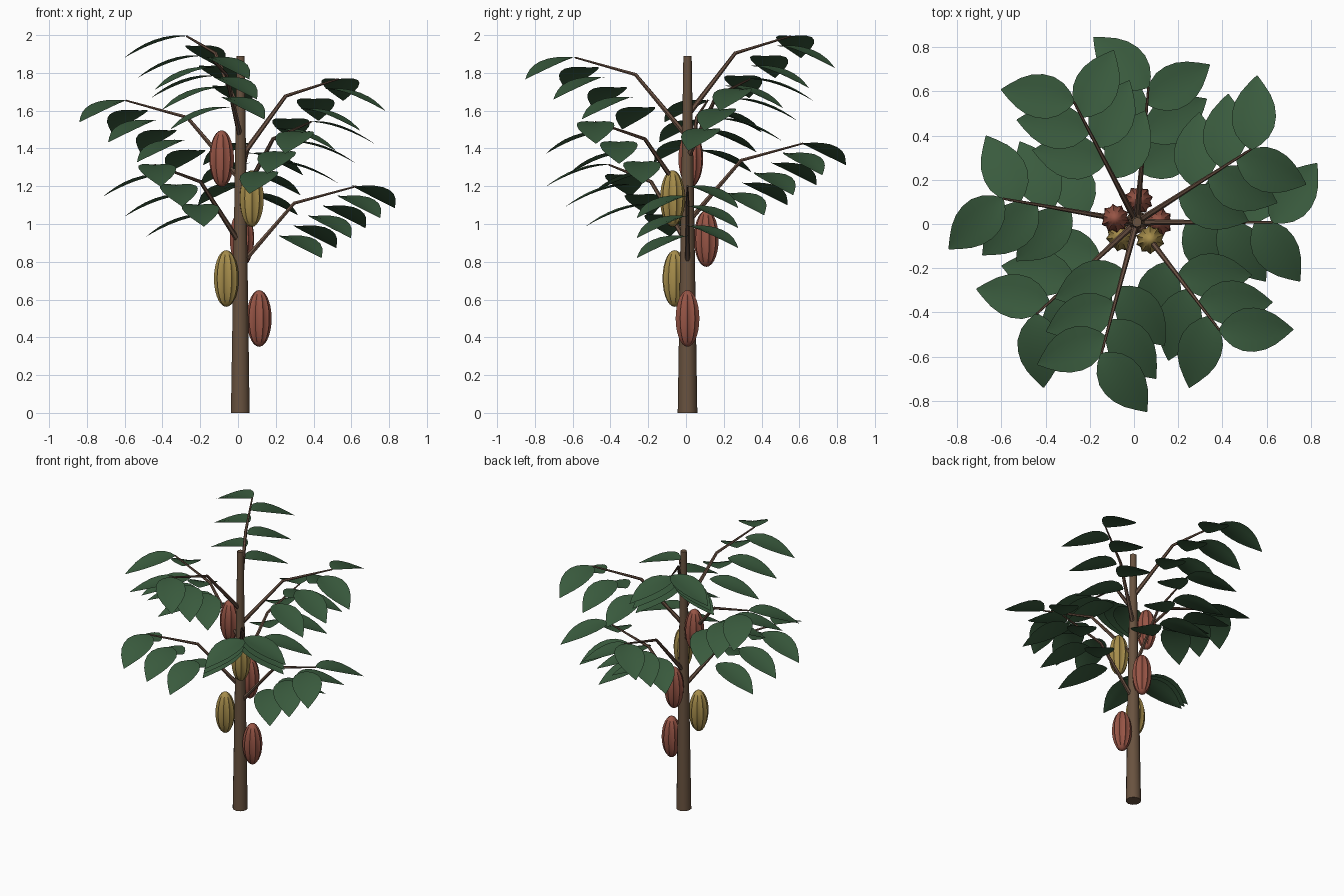
import bpy
import bmesh
import math
from mathutils import Vector, Matrix

cube = bpy.data.objects.get("Cube")
if cube:
    bpy.data.objects.remove(cube, do_unlink=True)


def material(name, r, g, b):
    m = bpy.data.materials.new(name)
    m.use_nodes = True
    m.diffuse_color = (r, g, b, 1)
    bsdf = next(n for n in m.node_tree.nodes if n.type == 'BSDF_PRINCIPLED')
    bsdf.inputs["Base Color"].default_value = (r, g, b, 1)
    bsdf.inputs["Roughness"].default_value = 0.8
    return m


BARK = material("bark brown", 0.14, 0.085, 0.05)
TWIG = material("twig brown", 0.14, 0.08, 0.053)
LEAF = material("leaf green", 0.042, 0.105, 0.048)
RED = material("red pod", 0.31, 0.09, 0.06)
YELLOW = material("yellow pod", 0.38, 0.265, 0.07)

CENTRE = Vector((0.012, 0.008, 0))
TURN = math.radians(222.5)   # spiral step between branches and pods


def smooth(obj, angle):
    bpy.ops.object.select_all(action='DESELECT')
    obj.select_set(True)
    bpy.context.view_layer.objects.active = obj
    bpy.ops.object.shade_smooth_by_angle(angle=math.radians(angle))


def add_mesh(name, bm, mat, angle):
    mesh = bpy.data.meshes.new(name)
    bm.to_mesh(mesh)
    bm.free()
    mesh.materials.append(mat)
    obj = bpy.data.objects.new(name, mesh)
    bpy.context.collection.objects.link(obj)
    smooth(obj, angle)
    return obj


def tube(name, points, radii, mat, sides):
    """Tapered closed tube through the points."""
    bm = bmesh.new()
    rings = []
    for k, p in enumerate(points):
        along = points[min(k + 1, len(points) - 1)] - points[max(k - 1, 0)]
        rot = along.to_track_quat('Z', 'Y')
        ring = []
        for s in range(sides):
            a = 2 * math.pi * s / sides
            ring.append(bm.verts.new(p + rot @ Vector((radii[k] * math.cos(a), radii[k] * math.sin(a), 0))))
        rings.append(ring)
    for low, high in zip(rings, rings[1:]):
        for s in range(sides):
            t = (s + 1) % sides
            bm.faces.new((low[s], low[t], high[t], high[s]))
    bm.faces.new(rings[0][::-1])
    bm.faces.new(rings[-1])
    return add_mesh(name, bm, mat, 50)


# Trunk
tube("trunk", [CENTRE, CENTRE + Vector((0.002, 0, 1.89))], [0.052, 0.022], BARK, 10)

# Leaf outline: (position along leaf, half width)
OUTLINE = [(0, 0.008), (0.07, 0.042), (0.18, 0.075), (0.32, 0.096), (0.47, 0.1),
           (0.62, 0.09), (0.76, 0.067), (0.89, 0.034), (1, 0.002)]
LEAF_LENGTH = 0.335


def add_leaf(bm, base, heading):
    """Drooping blade, folded slightly upward along the midrib."""
    place = Matrix.Translation(base) @ Matrix.Rotation(heading, 4, 'Z')
    rows = []
    for s, half in OUTLINE:
        drop = -0.115 * s ** 1.7
        row = []
        for side in (-1, -0.5, 0, 0.5, 1):
            lift = 0.012 * abs(side) * half / 0.1
            row.append(bm.verts.new(place @ Vector((LEAF_LENGTH * s, side * half, drop + lift))))
        rows.append(row)
    for a, b in zip(rows, rows[1:]):
        for k in range(4):
            bm.faces.new((a[k], b[k], b[k + 1], a[k + 1]))


# Branches with alternating leaves
for i in range(8):
    heading = TURN * i
    out = Vector((math.cos(heading), math.sin(heading), 0))
    start = CENTRE + Vector((0, 0, 0.78 + 0.1135 * i))
    elbow = start + out * 0.285 + Vector((0, 0, 0.33))
    end = start + out * 0.615 + Vector((0, 0, 0.42))
    tube(f"branch_{i + 1}", [start, elbow, end], [0.015, 0.01, 0.005], TWIG, 6)

    bm = bmesh.new()
    for j in range(6):
        side = 1 if j % 2 == 0 else -1
        add_leaf(bm, start.lerp(end, 1 - 0.126 * j), heading + side * math.radians(53))
    add_mesh(f"branch_leaves_{i + 1}", bm, LEAF, 40)

# Ribbed pods around the trunk
RIBS, RINGS = 10, 14
for i in range(5):
    heading = TURN * i
    bm = bmesh.new()
    bmesh.ops.create_uvsphere(bm, u_segments=RIBS * 2, v_segments=RINGS, radius=1)
    for v in bm.verts:
        a = math.atan2(v.co.y, v.co.x)
        rib = 0.06 + 0.006 * math.cos(RIBS * a)
        v.co = Vector((v.co.x * rib, v.co.y * rib, v.co.z * 0.15))
    pod = add_mesh(f"pod_{i + 1}", bm, YELLOW if i % 2 else RED, 60)
    pod.location = CENTRE + Vector((0.1 * math.cos(heading), 0.1 * math.sin(heading), 0.5 + 0.2115 * i))
    pod.rotation_euler.z = heading
